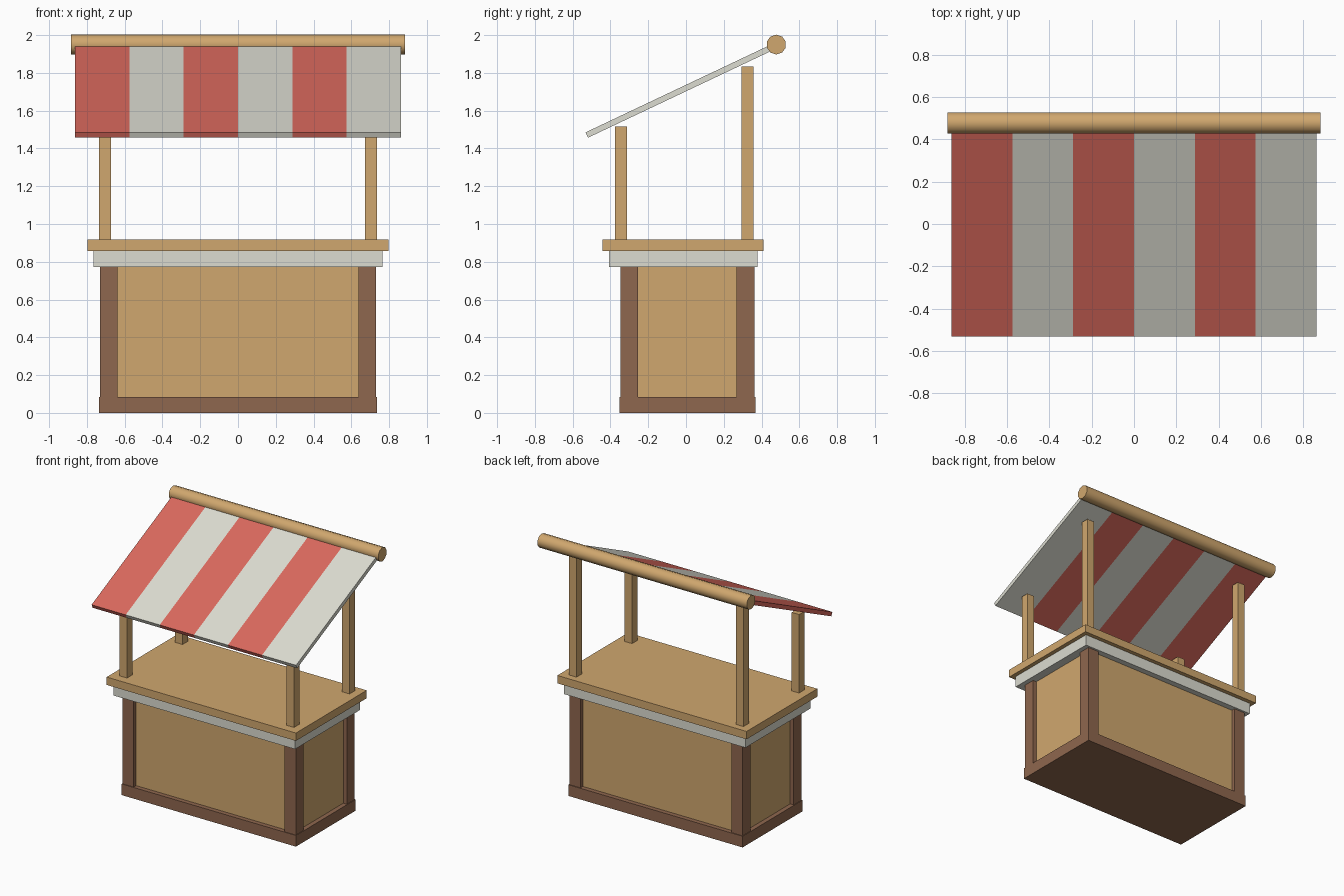
import bpy
import bmesh
import math
from mathutils import Matrix, Vector

old = bpy.data.objects.get("Cube")
if old:
    bpy.data.objects.remove(old, do_unlink=True)


def material(name, rgb):
    linear = [((c / 255 + 0.055) / 1.055) ** 2.4 for c in rgb] + [1]
    mat = bpy.data.materials.new(name)
    mat.use_nodes = True
    mat.diffuse_color = linear
    bsdf = next(n for n in mat.node_tree.nodes if n.type == 'BSDF_PRINCIPLED')
    bsdf.inputs["Base Color"].default_value = linear
    bsdf.inputs["Roughness"].default_value = 0.8
    return mat


wood = material("light wood", (208, 167, 110))
brown = material("dark wood", (143, 103, 78))
white = material("off white", (220, 220, 209))
red = material("canvas red", (218, 105, 93))


def finish(name, bm, *mats):
    bmesh.ops.recalc_face_normals(bm, faces=bm.faces)
    mesh = bpy.data.meshes.new(name)
    bm.to_mesh(mesh)
    bm.free()
    for mat in mats:
        mesh.materials.append(mat)
    obj = bpy.data.objects.new(name, mesh)
    bpy.context.scene.collection.objects.link(obj)
    return obj


def box(name, mat, x, y, z):
    """Box spanning the given (low, high) ranges."""
    bm = bmesh.new()
    size = [b - a for a, b in (x, y, z)]
    mid = [(a + b) / 2 for a, b in (x, y, z)]
    bmesh.ops.create_cube(bm, size=1, matrix=Matrix.Translation(mid) @ Matrix.Diagonal((*size, 1)))
    return finish(name, bm, mat)


# Counter body: plinth, recessed panels, trim and worktop
box("plinth", brown, (-0.735, 0.735), (-0.352, 0.368), (0, 0.085))
box("counter_panels", wood, (-0.70, 0.70), (-0.317, 0.333), (0.08, 0.78))
box("counter_trim", white, (-0.766, 0.766), (-0.407, 0.378), (0.772, 0.857))
box("worktop", wood, (-0.798, 0.798), (-0.442, 0.41), (0.857, 0.917))

# Corner frame of the counter and the posts that carry the canopy
depths = {"front": ((-0.347, -0.255), (-0.375, -0.312), 1.515),
          "back": ((0.268, 0.362), (0.294, 0.357), 1.835)}
for end, (corner_y, post_y, top) in depths.items():
    for side, s in (("left", 1), ("right", -1)):
        box(f"{end}_{side}_corner", brown, sorted((s * 0.637, s * 0.73)), corner_y, (0.08, 0.775))
        box(f"{end}_{side}_post", wood, sorted((s * 0.673, s * 0.735)), post_y, (0.915, top))

# Sloped canopy slab, cut into six stripes
half, stripes = 0.862, 6
bm = bmesh.new()
low, high = Vector((0, -0.532, 1.485)), Vector((0, 0.44, 1.945))
down = (high - low).cross(Vector((1, 0, 0))).normalized() * 0.031
if down.z > 0:
    down.negate()
rings = []
for i in range(stripes + 1):
    across = Vector((-half + 2 * half * i / stripes, 0, 0))
    rings.append([bm.verts.new(p + across) for p in (low, high, high + down, low + down)])
for i in range(stripes):
    for k in range(4):
        n = (k + 1) % 4
        face = bm.faces.new((rings[i][k], rings[i][n], rings[i + 1][n], rings[i + 1][k]))
        face.material_index = i % 2
bm.faces.new(rings[0]).material_index = 0
bm.faces.new(rings[-1]).material_index = 1
finish("striped_canopy", bm, red, white)

# Ridge pole along the canopy's high edge
bm = bmesh.new()
turn = Matrix.Rotation(math.pi / 2, 4, 'Y') @ Matrix.Rotation(math.pi / 2, 4, 'Z')
bmesh.ops.create_cone(bm, cap_ends=True, segments=10, radius1=0.0525, radius2=0.0525,
                      depth=1.766, matrix=Matrix.Translation((0, 0.478, 1.95)) @ turn)
pole = finish("ridge_pole", bm, wood)
bpy.context.view_layer.objects.active = pole
pole.select_set(True)
bpy.ops.object.shade_smooth_by_angle(angle=math.radians(50))
